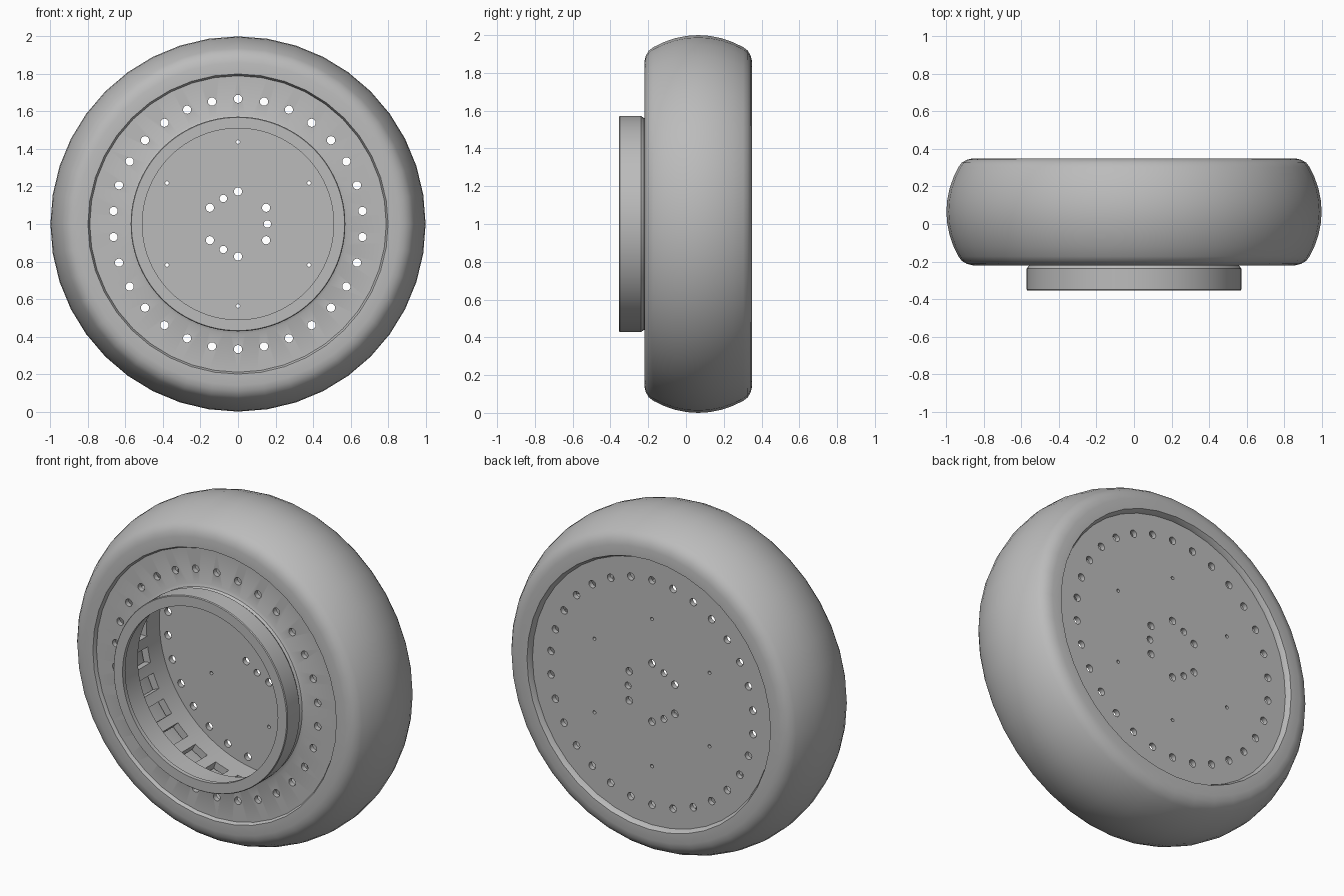
import bpy, bmesh, math
from mathutils import Matrix, Vector

cube = bpy.data.objects.get("Cube")
if cube:
    bpy.data.objects.remove(cube, do_unlink=True)

CENTRE = Vector((0, 0, 1))

grey = bpy.data.materials.new("plain grey")
grey.use_nodes = True
grey.diffuse_color = (0.5, 0.5, 0.5, 1)
grey.node_tree.nodes["Principled BSDF"].inputs["Base Color"].default_value = (0.5, 0.5, 0.5, 1)


def finish(name, bm):
    bmesh.ops.recalc_face_normals(bm, faces=bm.faces)
    mesh = bpy.data.meshes.new(name)
    bm.to_mesh(mesh)
    bm.free()
    mesh.materials.append(grey)
    obj = bpy.data.objects.new(name, mesh)
    bpy.context.collection.objects.link(obj)
    return obj


def lathe(name, profile, segments):
    """Revolve a closed (radius, y) outline about the axle."""
    bm = bmesh.new()
    rings = []
    for i in range(segments):
        a = math.tau * i / segments
        rings.append([bm.verts.new((r * math.sin(a), y, 1 + r * math.cos(a))) for r, y in profile])
    n = len(profile)
    for i in range(segments):
        a, b = rings[i], rings[(i + 1) % segments]
        for j in range(n):
            k = (j + 1) % n
            bm.faces.new((a[j], a[k], b[k], b[j]))
    return finish(name, bm)


def around(radius, angle):
    return Vector((radius * math.sin(angle), 0, radius * math.cos(angle))) + CENTRE


def rod(bm, radius, place, depth=1.2, sides=16):
    turn = Matrix.Rotation(math.pi / 2, 4, 'X')
    bmesh.ops.create_cone(bm, cap_ends=True, segments=sides, radius1=radius, radius2=radius,
                          depth=depth, matrix=Matrix.Translation(place) @ turn)


def cut(obj, cutter):
    mod = obj.modifiers.new("cut", 'BOOLEAN')
    mod.operation = 'DIFFERENCE'
    mod.solver = 'EXACT'
    mod.object = cutter
    graph = bpy.context.evaluated_depsgraph_get()
    mesh = bpy.data.meshes.new_from_object(obj.evaluated_get(graph))
    obj.modifiers.clear()
    obj.data = mesh


def smooth(obj, degrees):
    bpy.ops.object.select_all(action='DESELECT')
    obj.select_set(True)
    bpy.context.view_layer.objects.active = obj
    bpy.ops.object.shade_smooth_by_angle(angle=math.radians(degrees))


# Tyre: half outline mirrored about its middle plane
MID, HALF = 0.065, 0.285
half = [(0.785, 0.255), (0.8, HALF), (0.86, HALF), (0.89, 0.278), (0.918, 0.262),
        (0.936, 0.238), (0.962, 0.185), (0.983, 0.125), (0.996, 0.06)]
outline = [(r, MID + y) for r, y in half] + [(1.0, MID)]
outline += [(r, MID - y) for r, y in reversed(half)]
tyre = lathe("tyre", outline, 40)

# Front flange with its projecting collar and inner lip
flange = lathe("front_flange", [
    (0.79, -0.2), (0.585, -0.2), (0.568, -0.208), (0.56, -0.222), (0.572, -0.238),
    (0.572, -0.35), (0.568, -0.355), (0.51, -0.355), (0.51, -0.33),
    (0.54, -0.33), (0.54, -0.17), (0.79, -0.17)], 96)

# Drum wall between the plates
drum = lathe("drum_wall", [(0.72, -0.17), (0.765, -0.17), (0.765, 0.29), (0.72, 0.29)], 90)

# Back plate
bm = bmesh.new()
rod(bm, 0.79, CENTRE + Vector((0, 0.305, 0)), 0.03, 96)
back = finish("back_plate", bm)

# Bolt holes around the rim, running through both plates
bm = bmesh.new()
for i in range(30):
    rod(bm, 0.022, around(0.667, math.tau * i / 30))
rim_holes = finish("rim_hole_cutter", bm)

# Mounting holes in the back plate
bm = bmesh.new()
for i in range(6):
    a = math.tau * i / 6
    rod(bm, 0.022, around(0.173, a))
    rod(bm, 0.01, around(0.437, a))
    if i % 2:
        rod(bm, 0.02, around(0.157, a + math.pi / 6))
centre_holes = finish("centre_hole_cutter", bm)

# Rectangular windows around the drum
bm = bmesh.new()
for i in range(30):
    a = math.tau * (i + 0.5) / 30
    place = Matrix.Translation(around(0.74, a) + Vector((0, 0.07, 0)))
    bmesh.ops.create_cube(bm, size=1, matrix=place @ Matrix.Rotation(a, 4, 'Y')
                          @ Matrix.Diagonal((0.09, 0.2, 0.12, 1)))
windows = finish("window_cutter", bm)

cut(flange, rim_holes)
cut(back, rim_holes)
cut(back, centre_holes)
cut(drum, windows)
for cutter in (rim_holes, centre_holes, windows):
    bpy.data.objects.remove(cutter, do_unlink=True)

smooth(tyre, 40)
for part in (flange, drum, back):
    smooth(part, 30)
